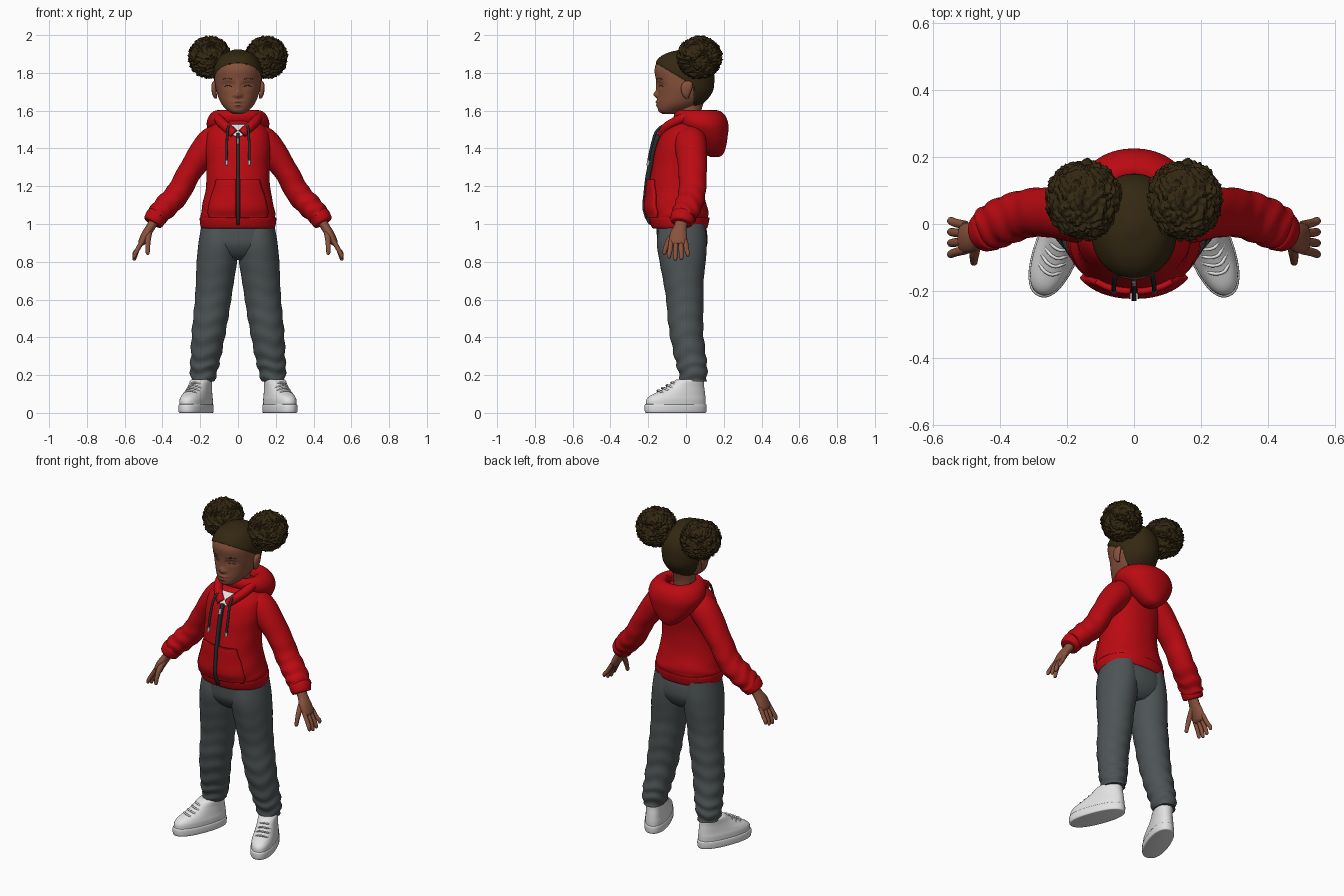
import bpy, bmesh, math
from mathutils import Vector, noise
from mathutils.bvhtree import BVHTree

if "Cube" in bpy.data.objects:
    bpy.data.objects.remove(bpy.data.objects["Cube"])


def material(name, *rgb):
    m = bpy.data.materials.new(name)
    m.use_nodes = True
    m.diffuse_color = (*rgb, 1)
    m.node_tree.nodes["Principled BSDF"].inputs["Base Color"].default_value = (*rgb, 1)
    return m


SKIN = material("brown skin", .25, .085, .046)
HAIR = material("dark brown hair", .034, .021, .006)
RED = material("red fleece", .50, .003, .006)
GREY = material("charcoal trousers", .075, .088, .092)
WHITE = material("white", .76, .76, .76)
DARK = material("dark cord", .02, .026, .028)
METAL = material("light metal", .45, .45, .45)
made = []


def finish(name, bm, mats, mirror=False):
    bmesh.ops.recalc_face_normals(bm, faces=bm.faces)
    for f in bm.faces:
        f.smooth = True
    me = bpy.data.meshes.new(name)
    bm.to_mesh(me)
    bm.free()
    for m in mats:
        me.materials.append(m)
    ob = bpy.data.objects.new(name, me)
    bpy.context.collection.objects.link(ob)
    if mirror:
        ob.modifiers.new("Mirror", 'MIRROR')
    made.append(ob)
    return ob


def spline(pts, k):
    """Smooth path through tuples of any length."""
    out = []
    for i in range(len(pts) - 1):
        four = (pts[max(i - 1, 0)], pts[i], pts[i + 1], pts[min(i + 2, len(pts) - 1)])
        for j in range(k):
            t = j / k
            out.append([.5 * (2 * b + (c - a) * t + (2 * a - 5 * b + 4 * c - d) * t * t
                        + (3 * b - a - 3 * c + d) * t ** 3) for a, b, c, d in zip(*four)])
    return out + [list(pts[-1])]


def loft_mesh(rings, n=32, k=6, upright=True, power=2, fold=0, freq=50):
    """Skin over rings (x, y, z, half width, half depth), with cloth folds growing to the end."""
    bm, rows, loops = bmesh.new(), spline(rings, k), []
    for i, (x, y, z, a, b) in enumerate(rows):
        u, v = Vector((1, 0, 0)), Vector((0, 1, 0))
        if not upright:
            t = Vector(rows[min(i + 1, len(rows) - 1)][:3]) - Vector(rows[max(i - 1, 0)][:3])
            u = t.cross(v).normalized()
            v = t.cross(u).normalized()
        s, loop = i / (len(rows) - 1), []
        for j in range(n):
            g = 2 * math.pi * j / n
            c, d = math.cos(g), math.sin(g)
            r = (abs(c) ** power + abs(d) ** power) ** (-1 / power)
            r *= 1 + fold * s * s * math.sin(freq * s + 2 * d + math.cos(3 * g))
            loop.append(bm.verts.new(Vector((x, y, z)) + u * a * c * r + v * b * d * r))
        loops.append(loop)
    for p, q in zip(loops, loops[1:]):
        for j in range(n):
            bm.faces.new((p[j], p[(j + 1) % n], q[(j + 1) % n], q[j]))
    bm.faces.new(loops[0])
    bm.faces.new(loops[-1])
    return bm


def loft(name, mat, rings, mirror=False, **kw):
    return finish(name, loft_mesh(rings, **kw), [mat], mirror)


def span(z, w, front, back):
    """Ring centred on x from its front and back."""
    return (0, (front + back) / 2, z, w, (back - front) / 2)


def tube(name, mat, pts, r):
    cu = bpy.data.curves.new(name, 'CURVE')
    cu.dimensions, cu.bevel_depth, cu.bevel_resolution = '3D', r, 3
    cu.use_fill_caps = True
    path = spline(pts, 6)
    sp = cu.splines.new('POLY')
    sp.points.add(len(path) - 1)
    for p, co in zip(sp.points, path):
        p.co = (*co, 1)
    cu.materials.append(mat)
    ob = bpy.data.objects.new(name, cu)
    bpy.context.collection.objects.link(ob)
    return ob


def tree_of(ob):
    return BVHTree.FromPolygons([v.co for v in ob.data.vertices],
                                [p.vertices[:] for p in ob.data.polygons])


def front_y(tree, x, z):
    hit = tree.ray_cast(Vector((x, -1, z)), Vector((0, 1, 0)))[0]
    return hit.y if hit else 0


def drape(name, mat, tree, rows, thick, mirror=False, n=10):
    """Plate laid on the front of a body; rows are (z, x from, x to)."""
    bm, grid = bmesh.new(), []
    for z, x0, x1 in spline(rows, 6):
        xs = [x0 + (x1 - x0) * i / n for i in range(n + 1)]
        grid.append([bm.verts.new((x, front_y(tree, x, z) - thick / 2, z)) for x in xs])
    for p, q in zip(grid, grid[1:]):
        for i in range(n):
            bm.faces.new((p[i], p[i + 1], q[i + 1], q[i]))
    ob = finish(name, bm, [mat], mirror)
    sol = ob.modifiers.new("Thickness", 'SOLIDIFY')
    sol.thickness, sol.offset = thick, 0


# Head with face relief, hair cap cut along the hairline
bm = loft_mesh([span(*r) for r in (
    (1.583, .025, -.125, -.04), (1.60, .055, -.147, .0), (1.64, .09, -.150, .085),
    (1.70, .113, -.149, .135), (1.76, .122, -.158, .145), (1.82, .122, -.166, .14),
    (1.87, .10, -.145, .115), (1.90, .07, -.10, .075), (1.918, .02, -.03, .01))],
    n=96, k=8, power=2.1)
relief = [(0, 1.685, -.022, .015, .017), (0, 1.72, -.008, .012, .03),
          (0, 1.646, -.012, .026, .009), (0, 1.628, -.010, .022, .008),
          (0, 1.637, .006, .028, .003)]
for s in (-1, 1):
    relief += [(s * .05, 1.735, .015, .026, .015), (s * .05, 1.732, -.009, .017, .009),
               (s * .017, 1.68, -.009, .009, .009)]
for v in bm.verts:
    x, y, z = v.co
    if y < -.03:
        v.co.y += sum(h * math.exp(-((x - a) / p) ** 2 - ((z - b) / q) ** 2)
                      for a, b, h, p, q in relief)
hairline, behind = Vector((0, .6, 1)), Vector((0, 1, 0))
for co, no in (((0, 0, 1.755), hairline), ((0, .04, 1.7), behind)):
    bmesh.ops.bisect_plane(bm, geom=bm.verts[:] + bm.edges[:] + bm.faces[:],
                           plane_co=co, plane_no=no)
bm.normal_update()
for f in bm.faces:
    c = f.calc_center_median()
    f.material_index = int(c.dot(hairline) > 1.755 or (c.y > .04 and c.z > 1.61))
bmesh.ops.recalc_face_normals(bm, faces=bm.faces)
for v in bm.verts:
    if all(f.material_index for f in v.link_faces):
        v.co += v.normal * .005
head = finish("head", bm, [SKIN, HAIR])
face = tree_of(head)
for s, side in ((1, "left"), (-1, "right")):
    for part, z, x0, x1, r in (("lashes", 1.728, .032, .07, .002), ("brow", 1.766, .03, .08, .0018)):
        pts = []
        for i in range(5):
            x = s * (x0 + (x1 - x0) * i / 4)
            zz = z + .006 * math.sin(math.pi * i / 4)
            pts.append((x, front_y(face, x, zz), zz))
        tube(side + "_" + part, HAIR, pts, r)

# Ears and neck
loft("ears", SKIN, [(.118, .005, 1.665, .006, .01), (.124, .0, 1.685, .012, .02),
                    (.128, .003, 1.72, .013, .03), (.126, .008, 1.745, .012, .026),
                    (.122, .01, 1.757, .005, .01)], True, n=20)
loft("neck", SKIN, [(0, .01, 1.49, .075, .075), (0, .01, 1.55, .062, .066),
                    (0, .015, 1.60, .06, .066), (0, .03, 1.66, .06, .07)])

# Curly hair buns
for s, side in ((1, "left"), (-1, "right")):
    bm = bmesh.new()
    bmesh.ops.create_icosphere(bm, subdivisions=6, radius=1)
    for v in bm.verts:
        d = v.co.normalized()
        p = d + .25 * noise.noise_vector(d * 2)
        cell = noise.voronoi(Vector((p.x * 5, p.y * 5, p.z * 9)))[0][0]
        r = .121 - .02 * min(cell, 1) + .003 * noise.noise(d * 14)
        v.co = Vector((s * .15, .072, 1.882)) + Vector((d.x, d.y * 1.06, d.z)) * r
    finish(side + "_hair_bun", bm, [HAIR])

# Hoodie body, hem and hood
torso = loft("hoodie_body", RED, [span(*r) for r in (
    (1.555, .075, -.045, .11), (1.53, .125, -.078, .12), (1.48, .165, -.128, .12),
    (1.40, .172, -.16, .108), (1.30, .166, -.18, .092), (1.18, .172, -.198, .092),
    (1.08, .193, -.204, .115), (1.03, .196, -.188, .118), (.99, .188, -.17, .108))],
    n=64, power=2.2, fold=.018, freq=40)
loft("hem_band", RED, [span(*r) for r in (
    (1.035, .195, -.187, .116), (1.03, .203, -.196, .124), (.985, .197, -.182, .115),
    (.975, .185, -.17, .105))], n=64, k=4, power=2.2)
loft("hood", RED, [span(*r) for r in (
    (1.355, .02, .13, .175), (1.37, .05, .10, .197), (1.41, .095, .06, .212),
    (1.46, .135, .02, .22), (1.52, .165, -.045, .225), (1.57, .155, -.065, .21),
    (1.60, .122, -.05, .175), (1.595, .085, -.04, .14), (1.55, .07, -.035, .12))],
    n=64, power=2.1)
for s, side in ((1, "left"), (-1, "right")):
    tube(side + "_hood_edge", RED, [(s * .09, .07, 1.575), (s * .103, .0, 1.565),
         (s * .09, -.06, 1.54), (s * .058, -.105, 1.51), (s * .02, -.128, 1.475)], .026)
    tube(side + "_drawstring", DARK, [(s * .05, -.125, 1.52), (s * .056, -.16, 1.485),
         (s * .06, -.185, 1.40), (s * .06, -.198, 1.335)], .007)
    tube(side + "_cord_tip", METAL, [(s * .06, -.198, 1.335), (s * .06, -.202, 1.31)], .008)

# Shirt, pocket and zip
chest = tree_of(torso)
loft("shirt_collar", WHITE, [span(1.49, .075, -.09, .08), span(1.525, .07, -.083, .08)])
drape("shirt_front", WHITE, chest, [(1.465, -.02, .02), (1.50, -.04, .04), (1.525, -.045, .045)], .009)
drape("pocket", RED, chest, [(1.035, .01, .15), (1.07, .01, .155), (1.14, .01, .14),
                             (1.20, .01, .12), (1.235, .01, .112)], .018, True)
drape("zip", DARK, chest, [(.985, -.007, .007), (1.2, -.007, .007), (1.475, -.007, .007)], .026, n=2)
drape("zip_pull", METAL, chest, [(1.42, -.005, .005), (1.45, -.005, .005)], .034, n=2)

# Sleeves and cuffs
loft("sleeves", RED, [(.07, .02, 1.475, .06, .075), (.145, .025, 1.425, .08, .085),
     (.25, .035, 1.285, .064, .075), (.317, .032, 1.165, .064, .072),
     (.385, .01, 1.09, .063, .072), (.435, -.015, 1.038, .055, .066)],
     True, upright=False, k=10, fold=.07, freq=42)
loft("cuffs", RED, [(.425, -.012, 1.05, .05, .058), (.43, -.014, 1.043, .057, .066),
     (.448, -.024, 1.012, .054, .06), (.452, -.026, 1.005, .046, .052)],
     True, upright=False, k=3)

# Hands
loft("palms", SKIN, [(.435, -.02, 1.03, .026, .034), (.462, -.03, .985, .024, .034),
     (.487, -.04, .945, .024, .045), (.508, -.042, .905, .02, .045),
     (.516, -.042, .89, .012, .036)], True, upright=False, n=20)
for i, finger in enumerate(("index", "middle", "ring", "little")):
    y, drop = -.078 + .025 * i, (.012, .0, .004, .022)[i]
    tip = y + .008 * (i - 1.5)
    loft(finger + "_fingers", SKIN, [(.503, y, .915, .012, .013), (.532, (y + tip) / 2, .865, .012, .013),
         (.546, tip, .826 + drop, .011, .012), (.55, tip, .81 + drop, .008, .008),
         (.551, tip, .806 + drop, .003, .003)], True, upright=False, n=12, k=4)
loft("thumbs", SKIN, [(.468, -.045, .965, .016, .018), (.476, -.085, .92, .015, .016),
     (.478, -.107, .875, .012, .013), (.478, -.115, .845, .010, .010),
     (.478, -.117, .837, .004, .004)], True, upright=False, n=14)

# Trousers
loft("trouser_hips", GREY, [span(*r) for r in (
    (1.01, .188, -.155, .10), (.95, .20, -.155, .112), (.89, .2, -.15, .112),
    (.84, .15, -.12, .09), (.81, .06, -.08, .06))], n=48, power=2.3)
loft("trouser_legs", GREY, [(.10, -.02, 1.0, .092, .12), (.103, -.022, .9, .106, .132),
     (.112, -.018, .8, .107, .122), (.122, -.014, .7, .101, .107), (.132, -.006, .6, .096, .099),
     (.145, -.003, .5, .093, .094), (.158, .005, .4, .088, .088), (.17, .022, .3, .08, .084),
     (.18, .034, .23, .074, .078), (.185, .04, .165, .06, .068)],
     True, n=40, k=9, fold=.065, freq=62)

# Shoes, turned outward
turn, ca, sa = math.radians(21), math.cos(math.radians(21)), math.sin(math.radians(21))
for s, side in ((1, "left"), (-1, "right")):
    def place(ob):
        ob.location, ob.rotation_euler = (s * .22, -.05, 0), (0, 0, s * turn)
    place(loft(side + "_sole", WHITE, [span(*r) for r in (
        (0, .062, -.168, .16), (.006, .068, -.177, .166), (.04, .068, -.178, .167),
        (.046, .062, -.172, .162))], n=40, k=3, power=2.3))
    place(loft(side + "_shoe_upper", WHITE, [span(*r) for r in (
        (.04, .064, -.172, .162), (.07, .064, -.168, .162), (.092, .06, -.145, .16),
        (.115, .056, -.095, .157), (.14, .053, -.05, .153), (.168, .052, -.012, .15),
        (.178, .046, .005, .143))], n=40, power=2.3))
    for i in range(4):
        y, z = -.10 + .026 * i, .114 + .014 * i
        place(tube(side + "_lace", WHITE, [(-.04, y + .02, z - .014), (-.015, y, z + .003),
              (.015, y - .003, z + .003), (.04, y + .02, z - .014)], .005))

# Smooth shading with crisp rims
bpy.ops.object.select_all(action='DESELECT')
for ob in made:
    ob.select_set(True)
bpy.context.view_layer.objects.active = made[0]
bpy.ops.object.shade_smooth_by_angle(angle=math.radians(50))
